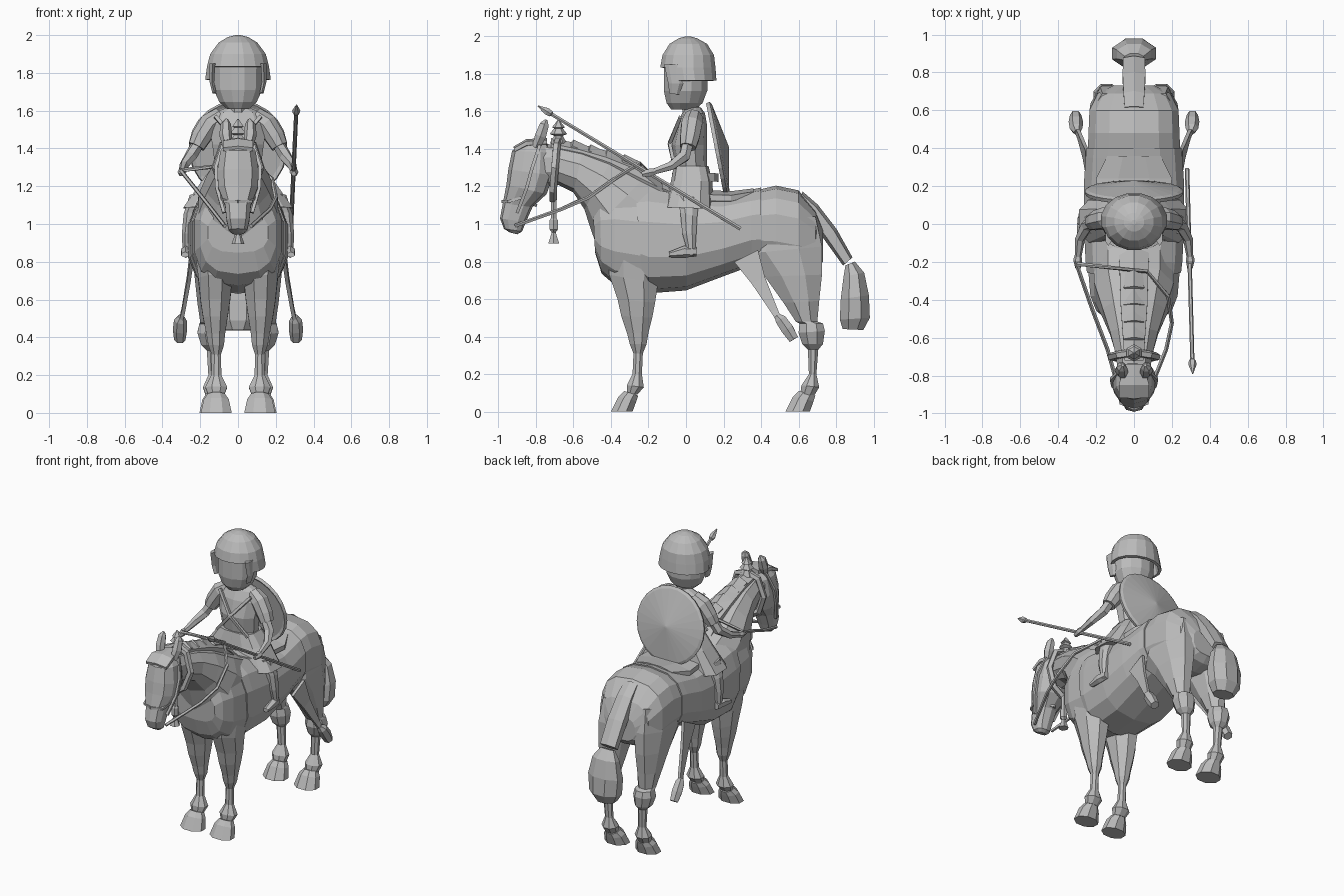
import bpy, bmesh, math
from mathutils import Vector

grey = bpy.data.materials.new("plain_grey")
grey.diffuse_color = (0.5, 0.5, 0.5, 1)


def finish(name, bm):
    bmesh.ops.recalc_face_normals(bm, faces=bm.faces[:])
    me = bpy.data.meshes.new(name)
    bm.to_mesh(me)
    bm.free()
    me.materials.append(grey)
    ob = bpy.data.objects.new(name, me)
    bpy.context.collection.objects.link(ob)
    return ob


def sgn_pow(v, p):
    return math.copysign(abs(v) ** p, v)


def skin(bm, rings, n, p=1.0, caps=True):
    """Join rings of (centre, side vector, up vector) with flat faces."""
    loops = []
    for c, a, b in rings:
        loops.append([bm.verts.new(c + a * sgn_pow(math.cos(t), p) + b * sgn_pow(math.sin(t), p))
                      for t in [2 * math.pi * (i + 0.5) / n for i in range(n)]])
    for l0, l1 in zip(loops, loops[1:]):
        for i in range(n):
            j = (i + 1) % n
            bm.faces.new((l0[i], l0[j], l1[j], l1[i]))
    if caps:
        bm.faces.new(loops[0])
        bm.faces.new(loops[-1])


def loft(name, secs, n=8, p=1.0, mirror=False):
    """Each section: y1, z1, y2, z2 (outline ends in side view), half width, x centre."""
    bm = bmesh.new()
    k = 1 / math.cos(math.pi / n) ** p if n < 9 else 1.02
    for s in ((1, -1) if mirror else (1,)):
        rings = []
        for sec in secs:
            y1, z1, y2, z2, w = sec[:5]
            x = sec[5] if len(sec) > 5 else 0
            b = Vector((0, (y1 - y2) / 2, (z1 - z2) / 2))
            rings.append((Vector((x * s, (y1 + y2) / 2, (z1 + z2) / 2)), Vector((w * k, 0, 0)), b * k))
        skin(bm, rings, n, p)
    return finish(name, bm)


def tube(name, pts, radii, n=6, mirror=False, flat=1.0):
    """Tube along a path, one radius per point."""
    bm = bmesh.new()
    if not isinstance(radii, (list, tuple)):
        radii = [radii] * len(pts)
    for s in ((1, -1) if mirror else (1,)):
        ps = [Vector((x * s, y, z)) for x, y, z in pts]
        rings = []
        for i, c in enumerate(ps):
            d = (ps[min(i + 1, len(ps) - 1)] - ps[max(i - 1, 0)]).normalized()
            side = d.cross(Vector((1, 0, 0)))
            if side.length < 0.3:
                side = d.cross(Vector((0, 0, 1)))
            side.normalize()
            rings.append((c, side * radii[i], d.cross(side) * radii[i] * flat))
        skin(bm, rings, n)
    return finish(name, bm)


# Horse trunk
body = [(-0.495, 1.06, -0.485, .85, .16), (-0.46, 1.16, -0.45, .74, .2), (-0.38, 1.2, -0.38, .68, .23),
        (-0.2, 1.19, -0.2, .64, .245), (0, 1.16, 0, .655, .255), (.2, 1.145, .2, .73, .255),
        (.35, 1.17, .35, .785, .245), (.48, 1.2, .48, .76, .24), (.60, 1.175, .60, .74, .235),
        (.69, 1.07, .69, .76, .19), (.73, .97, .73, .8, .11)]
loft("horse_body", body, 14, 0.75)
# Saddle cloth wrapped round the trunk
loft("saddle_cloth", [(y, t + .01, y2, b - .004, w + .01) for y, t, y2, b, w in
                      [(-.27, 1.18, -.23, .67, .238)] + body[3:7] + [(.4, 1.18, .4, .785, .24)]], 14, 0.75)
# Neck, mane and head
loft("horse_neck", [(-.08, 1.19, -.45, .83, .22), (-.22, 1.25, -.5, .96, .215), (-.4, 1.34, -.54, 1.08, .17),
                    (-.55, 1.39, -.6, 1.17, .13), (-.7, 1.42, -.68, 1.21, .098), (-.8, 1.43, -.79, 1.2, .085)], 10, .9)
loft("mane", [(-.13, 1.21, -.19, 1.12, .08), (-.25, 1.315, -.31, 1.2, .075), (-.42, 1.38, -.46, 1.27, .07),
              (-.57, 1.42, -.6, 1.32, .06), (-.72, 1.45, -.72, 1.35, .05)], 6)
for i in range(4):
    y = -.29 - i * .09
    z = 1.35 + i * .026
    loft("mane_lock", [(y + .05, z - .03, y, z - .12, .045), (y - .04, z + .013, y - .07, z - .1, .055),
                       (y - .055, z, y - .08, z - .09, .035)], 6)
loft("horse_head", [(-.87, 1.435, -.74, 1.43, .06), (-.925, 1.39, -.71, 1.38, .095), (-.945, 1.29, -.71, 1.26, .112),
                    (-.955, 1.21, -.745, 1.16, .107), (-.975, 1.11, -.82, 1.09, .07), (-.99, 1.03, -.855, 1.01, .062),
                    (-.97, .975, -.875, .96, .05), (-.94, .955, -.9, .945, .03)], 10, 0.8)
loft("forelock", [(-.74, 1.455, -.74, 1.42, .05), (-.85, 1.45, -.85, 1.41, .08), (-.92, 1.41, -.91, 1.38, .08)], 6)
tube("ear", [(.055, -.80, 1.41), (.065, -.775, 1.47), (.065, -.755, 1.53), (.06, -.745, 1.555)],
     [.025, .034, .028, .008], mirror=True)
# Tiered crest ornament
loft("crest_ornament", [(-.72, 1.43, -.64, 1.43, .04), (-.70, 1.47, -.66, 1.47, .022), (-.72, 1.48, -.64, 1.48, .04),
                        (-.70, 1.51, -.66, 1.51, .02), (-.71, 1.515, -.65, 1.515, .03),
                        (-.683, 1.555, -.677, 1.555, .004)], 6)
# Bridle, collar and throat tassel
tube("neck_strap", [(0, -.68, 1.45), (.08, -.69, 1.42), (.12, -.70, 1.3), (.075, -.71, 1.18), (0, -.71, 1.13)],
     .022, 5, True)
tube("throat_tassel", [(0, -.705, 1.15), (0, -.705, 1.03), (0, -.705, 1.02), (0, -.705, .97), (0, -.705, .955),
                       (0, -.705, .895)], [.018, .018, .025, .025, .012, .034])
tube("cheek_strap", [(.08, -.78, 1.42), (.118, -.82, 1.3), (.112, -.85, 1.19), (.075, -.9, 1.06)], .012, 4, True)
tube("nose_band", [(0, -.975, 1.12), (.07, -.945, 1.12), (.085, -.88, 1.14), (0, -.80, 1.1)], .011, 4, True)
tube("left_rein", [(-.07, -.91, .99), (-.14, -.66, 1.08), (-.22, -.45, 1.18), (-.3, -.22, 1.28)], .011, 5)
tube("right_rein", [(.07, -.91, .99), (.17, -.66, 1.08), (.2, -.52, 1.14), (.18, -.38, 1.24), (.07, -.25, 1.325),
                    (-.3, -.21, 1.285)], .011, 5)
# Front legs with hooves
loft("front_leg", [(-.42, .85, -.12, .82, .1, .125), (-.41, .73, -.15, .68, .09, .12), (-.365, .6, -.165, .58, .078, .12),
                   (-.345, .51, -.18, .50, .065, .12), (-.315, .42, -.2, .42, .05, .118), (-.30, .36, -.21, .36, .042, .116),
                   (-.28, .31, -.23, .31, .025, .115), (-.285, .2, -.235, .2, .027, .115), (-.315, .14, -.225, .13, .058, .115),
                   (-.315, .10, -.26, .09, .042, .115)], 8, mirror=True)
hoof = [(-.33, .11, -.255, .085, .045, .115), (-.36, .08, -.265, .055, .066, .115), (-.40, 0, -.285, 0, .082, .115)]
loft("front_hoof", hoof, 8, mirror=True)
# Hind legs with hooves
loft("hind_leg", [(.36, 1.02, .69, 1.04, .1, .125), (.30, .84, .725, .88, .095, .14), (.42, .72, .725, .73, .085, .145),
                  (.52, .58, .71, .59, .07, .145), (.585, .48, .70, .48, .055, .145), (.605, .47, .73, .47, .06, .145),
                  (.60, .42, .74, .43, .07, .145), (.62, .36, .73, .36, .055, .14), (.65, .33, .705, .33, .03, .135),
                  (.655, .2, .695, .2, .027, .13), (.615, .14, .71, .13, .055, .13), (.61, .10, .68, .08, .042, .128)],
     8, mirror=True)
loft("hind_hoof", [(a + .93, b, c + .945, d, w, .122) for a, b, c, d, w, x in hoof], 8, mirror=True)
# Tail: bound dock and full end
loft("tail_dock", [(.62, 1.17, .6, 1.1, .05), (.70, 1.1, .65, 1.04, .055), (.80, .97, .74, .92, .06),
                   (.885, .82, .84, .78, .058)], 6, .7)
loft("tail_end", [(.90, .80, .85, .78, .05), (.95, .74, .84, .72, .09), (.975, .62, .825, .60, .115),
                  (.98, .50, .82, .49, .105), (.945, .435, .835, .44, .07)], 8)
# Saddle side drapes ending in tassels
bm = bmesh.new()
for s in (1, -1):
    rings = [(Vector((x * s, y, z)), Vector((.014, 0, 0)), Vector((0, w, w * .5)))
             for x, y, z, w in [(.245, .32, .83, .09), (.262, .385, .70, .05), (.29, .47, .54, .025), (.3, .49, .5, .02)]]
    skin(bm, rings, 4)
finish("side_drape", bm)
tube("drape_tassel", [(.3, .485, .51), (.305, .505, .49), (.307, .54, .44), (.308, .575, .385)],
     [.018, .034, .038, .03], mirror=True)
# Saddle
loft("saddle_seat", [(-.13, 1.22, -.12, 1.12, .09), (-.08, 1.2, -.08, 1.1, .17), (.12, 1.18, .12, 1.1, .19),
                     (.24, 1.175, .24, 1.1, .2), (.36, 1.19, .36, 1.13, .14)], 8)

# Rider torso, tunic and belt
loft("torso", [(-.06, 1.2, .12, 1.2, .14), (-.055, 1.3, .11, 1.3, .125), (-.075, 1.42, .11, 1.42, .14),
               (-.05, 1.53, .11, 1.53, .16), (-.02, 1.59, .10, 1.59, .13), (0, 1.62, .08, 1.62, .05)], 10)
tube("neck", [(0, .03, 1.58), (0, .02, 1.66)], .05, 8)
loft("tunic_skirt", [(-.065, 1.31, .12, 1.31, .13), (-.08, 1.23, .14, 1.23, .19), (-.12, 1.09, .15, 1.08, .29)], 12, .6)
loft("belt", [(-.07, 1.28, .17, 1.27, .15), (-.075, 1.235, .17, 1.225, .175)], 10)
tube("cross_strap", [(.12, -.03, 1.57), (0, -.088, 1.43), (-.12, -.06, 1.3)], .013, 4, True)
# Sleeves, arms and hands
tube("sleeve", [(.09, .04, 1.57), (.15, .03, 1.53), (.195, .02, 1.46), (.22, .01, 1.41)],
     [.05, .06, .055, .046], 8, True)
tube("arm", [(.21, .01, 1.43), (.25, -.01, 1.36), (.285, -.08, 1.31), (.295, -.17, 1.28)],
     [.033, .034, .026, .018], 6, True)
tube("hand", [(.295, -.16, 1.28), (.297, -.19, 1.275), (.295, -.235, 1.265)], [.016, .024, .014], 6, True)
# Rider legs and feet
loft("rider_leg", [(-.05, 1.16, .07, 1.14, .04, .215), (-.03, 1.06, .06, 1.04, .033, .255), (-.02, .95, .055, .95, .029, .268),
                   (.0, .88, .05, .87, .022, .272), (.0, .84, .05, .83, .022, .272)], 8, mirror=True)
loft("rider_foot", [(.055, .875, .055, .83, .02, .272), (-.01, .88, -.01, .825, .026, .276),
                    (-.09, .85, -.09, .825, .018, .28)], 6, mirror=True)
# Large rounded head and open faced helmet
loft("head", [(-.08, 1.61, .05, 1.61, .06), (-.105, 1.645, .09, 1.645, .1), (-.12, 1.71, .115, 1.71, .13),
              (-.12, 1.85, .12, 1.85, .135)], 12)
bm = bmesh.new()
skin(bm, [(Vector((0, (a + b) / 2, z)), Vector((w, 0, 0)), Vector((0, (b - a) / 2, 0)))
          for z, a, b, w in [(1.765, -.125, .165, .177), (1.835, -.14, .16, .167), (1.9, -.128, .152, .15),
                             (1.96, -.09, .115, .105), (1.99, -.04, .06, .055), (2.0, -.002, .022, .012)]], 16, caps=False)
bmesh.ops.delete(bm, geom=[f for f in bm.faces if f.calc_center_median().z < 1.83
                           and f.calc_center_median().y < -.075], context='FACES')
bmesh.ops.holes_fill(bm, edges=[e for e in bm.edges if e.is_boundary and
                                all(v.co.z > 1.98 for v in e.verts)], sides=0)
helmet = finish("helmet", bm)
sol = helmet.modifiers.new("thickness", 'SOLIDIFY')
sol.thickness = 0.02
loft("cheek_guard", [(-.11, 1.85, -.03, 1.85, .015, .135), (-.09, 1.75, -.02, 1.75, .012, .138),
                     (-.085, 1.695, -.04, 1.69, .01, .125)], 6, mirror=True)
# Round shield on the back
u = Vector((0, -.19, .98))
out = Vector((0, .98, .19))
c0 = Vector((0, .16, 1.395))
bm = bmesh.new()
skin(bm, [(c0 + out * h, Vector((r, 0, 0)), u * r) for h, r in
          [(.005, .235), (-.005, .255), (.015, .262), (.025, .245), (.07, .006)]], 24)
finish("shield", bm)
# Spear
a, b = Vector((.28, .29, .975)), Vector((.31, -.79, 1.63))
pts = [tuple(a.lerp(b, t)) for t in (0, .93, .935, .955, 1)]
tube("spear", pts, [.012, .011, .018, .022, .003], 6)
